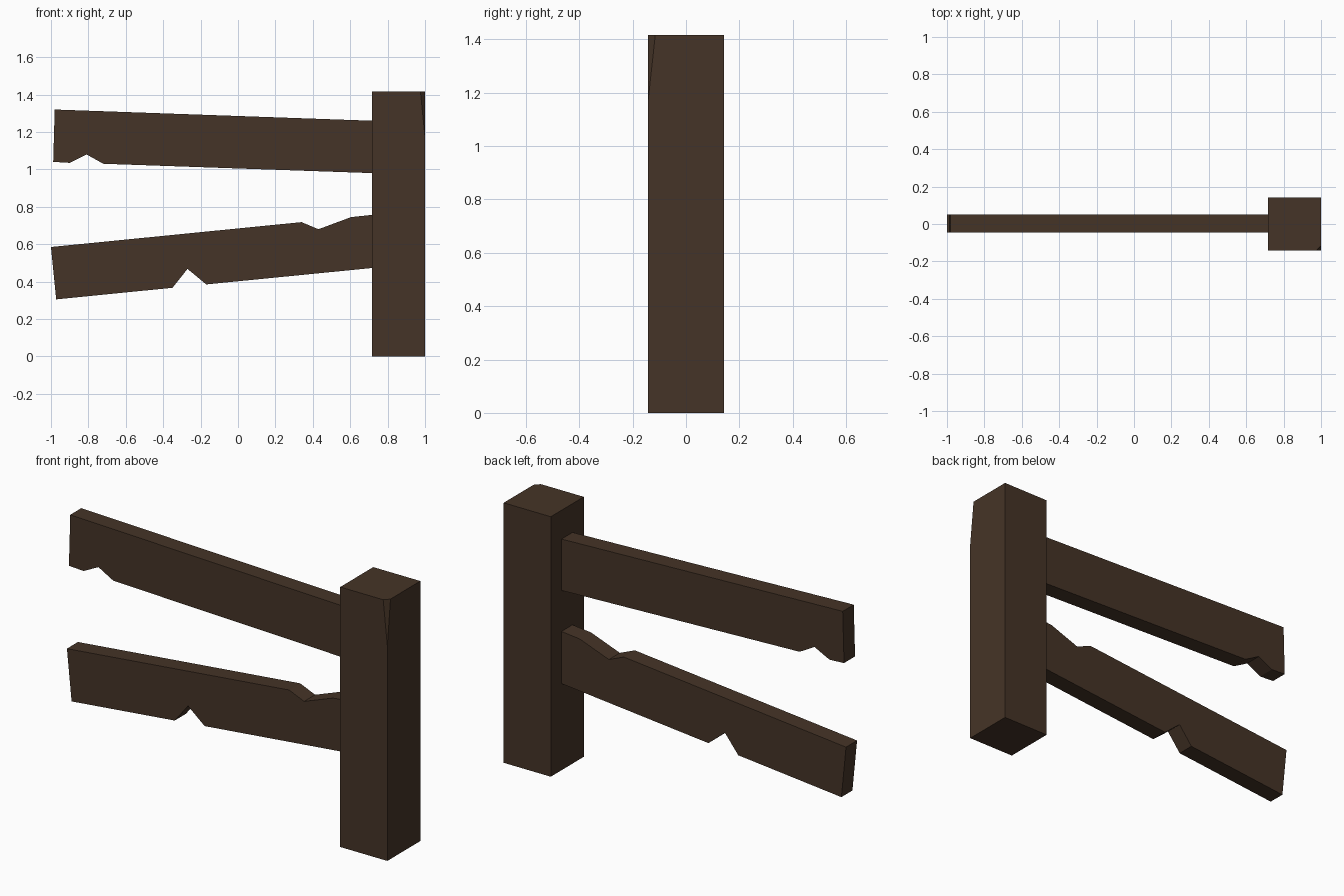
import bpy, bmesh
from mathutils import Vector

if "Cube" in bpy.data.objects:
    bpy.data.objects.remove(bpy.data.objects["Cube"])

wood = bpy.data.materials.new("dark_wood")
wood.diffuse_color = (0.06, 0.034, 0.02, 1)
wood.use_nodes = True
wood.node_tree.nodes["Principled BSDF"].inputs["Base Color"].default_value = wood.diffuse_color


def finish(name, bm):
    bmesh.ops.recalc_face_normals(bm, faces=bm.faces)
    mesh = bpy.data.meshes.new(name)
    bm.to_mesh(mesh)
    bm.free()
    mesh.materials.append(wood)
    obj = bpy.data.objects.new(name, mesh)
    bpy.context.collection.objects.link(obj)


def plank(name, profile, y0=-0.045, y1=0.05):
    """Extrude an x-z outline through the board thickness."""
    bm = bmesh.new()
    face = bm.faces.new([bm.verts.new((x, y0, z)) for x, z in profile])
    new = bmesh.ops.extrude_face_region(bm, geom=[face])["geom"]
    verts = [g for g in new if isinstance(g, bmesh.types.BMVert)]
    bmesh.ops.translate(bm, verts=verts, vec=(0, y1 - y0, 0))
    finish(name, bm)


# Square post with a sliver chipped off its front right top corner
bm = bmesh.new()
bmesh.ops.create_cube(bm, size=1)
bmesh.ops.scale(bm, verts=bm.verts, vec=(0.284, 0.284, 1.417))
bmesh.ops.translate(bm, verts=bm.verts, vec=(0.858, 0, 0.7085))
a, b, c = Vector((0.975, -0.142, 1.417)), Vector((1, -0.115, 1.417)), Vector((1, -0.142, 1.17))
normal = (b - a).cross(c - a)
if normal.x < 0:
    normal.negate()
cut = bmesh.ops.bisect_plane(bm, geom=bm.verts[:] + bm.edges[:] + bm.faces[:],
                             plane_co=a, plane_no=normal, clear_outer=True)
bmesh.ops.holes_fill(bm, edges=[e for e in bm.edges if e.is_boundary])
finish("post", bm)

# Upper rail, one notch near its free end
plank("upper_rail", [(-0.98, 1.32), (0.72, 1.26), (0.72, 0.98), (-0.72, 1.03),
                     (-0.81, 1.08), (-0.90, 1.035), (-0.988, 1.04)])

# Lower rail, notched on both edges
plank("lower_rail", [(-1, 0.585), (0.34, 0.718), (0.43, 0.68), (0.605, 0.745),
                     (0.72, 0.757), (0.72, 0.473), (-0.17, 0.385),
                     (-0.27, 0.468), (-0.35, 0.367), (-0.972, 0.305)])
